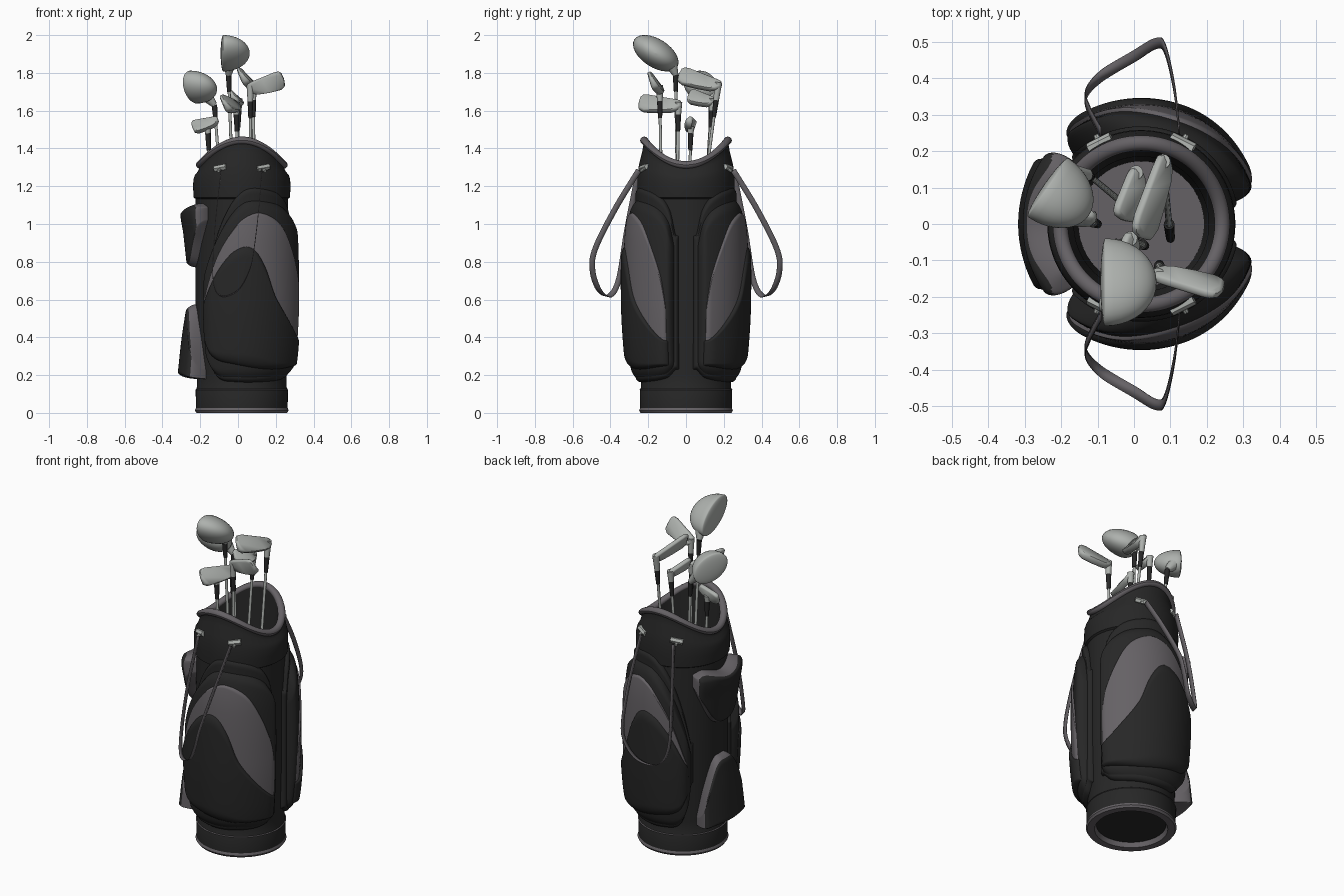
import bpy, bmesh, math
from mathutils import Vector, Matrix

if "Cube" in bpy.data.objects:
    bpy.data.objects.remove(bpy.data.objects["Cube"])

CX = 0.02  # axis of the bag


def material(name, c):
    m = bpy.data.materials.new(name)
    m.diffuse_color = (*c, 1)
    m.use_nodes = True
    m.node_tree.nodes["Principled BSDF"].inputs["Base Color"].default_value = m.diffuse_color
    return m


BLACK = material("black_fabric", (0.02, 0.02, 0.02))
GREY = material("grey_fabric", (0.13, 0.12, 0.13))
METAL = material("club_metal", (0.42, 0.44, 0.42))


def make(name, verts, faces, mats, idx=None, angle=40):
    me = bpy.data.meshes.new(name)
    me.from_pydata([tuple(v) for v in verts], [], faces)
    for m in mats:
        me.materials.append(m)
    for i, p in enumerate(me.polygons):
        p.use_smooth = True
        if idx:
            p.material_index = idx[i]
    me.set_sharp_from_angle(angle=math.radians(angle))
    ob = bpy.data.objects.new(name, me)
    bpy.context.collection.objects.link(ob)
    return ob


def curve(pts):
    """Smooth interpolation through (x, y) points."""
    n = len(pts)
    tan = []
    for i in range(n):
        a, b = pts[max(i - 1, 0)], pts[min(i + 1, n - 1)]
        tan.append((b[1] - a[1]) / (b[0] - a[0]))

    def f(x):
        x = min(max(x, pts[0][0]), pts[-1][0])
        i = 0
        while i < n - 2 and x > pts[i + 1][0]:
            i += 1
        h = pts[i + 1][0] - pts[i][0]
        t = (x - pts[i][0]) / h
        return ((2*t**3 - 3*t*t + 1) * pts[i][1] + (t**3 - 2*t*t + t) * h * tan[i]
                + (3*t*t - 2*t**3) * pts[i + 1][1] + (t**3 - t*t) * h * tan[i + 1])
    return f


def polar(deg, r, z):
    a = math.radians(deg)
    return Vector((CX + r * math.cos(a), r * math.sin(a), z))


def lathe(name, rows, mat, n=96):
    """Rows of (radius, z, saddle amount)."""
    verts, faces = [], []
    for r, z, s in rows:
        for i in range(n):
            d = 360 * i / n
            verts.append(polar(d, r, z - s * 0.065 * math.cos(2 * math.radians(d))))
    for j in range(len(rows) - 1):
        for i in range(n):
            k = (i + 1) % n
            faces.append((j*n + i, j*n + k, (j+1)*n + k, (j+1)*n + i))
    return make(name, verts, faces, [mat])


def patch(name, th, lo, hi, rad, base, w, mats, s=1, n=48, stretch=1.0):
    """Raised rounded panel wrapped round the bag between two height curves."""
    def edge(u):
        k = min(1, min(u, 1 - u) / w)
        return math.sqrt(max(0, 1 - (1 - k) ** 2))
    us = [(1 - math.cos(math.pi * i / n)) / 2 for i in range(n + 1)]
    verts, faces, idx, mult = [], [], [], []
    for u in us:
        d = th[0] + u * (th[1] - th[0])
        a, b = lo(d), hi(d)
        dd = 90 + (d - 90) * stretch if d > 90 else d
        for v in us:
            z = a + v * (b - a)
            m = edge(u) * edge(v)
            r0 = base(z)
            mult.append(m)
            verts.append(polar(dd * s, r0 + (rad(z) - r0) * m, z))
    for i in range(n):
        for j in range(n):
            q = (i*(n+1) + j, (i+1)*(n+1) + j, (i+1)*(n+1) + j + 1, i*(n+1) + j + 1)
            idx.append(1 if len(mats) > 1 and sum(mult[k] for k in q) / 4 < 0.9 else 0)
            faces.append(q if s > 0 else q[::-1])
    return make(name, verts, faces, mats, idx, 50)


def rod(name, a, b, r0, r1, mat, n=12):
    a, b = Vector(a), Vector(b)
    q = (b - a).to_track_quat('Z', 'Y')
    verts = []
    for p, r in ((a, r0), (b, r1)):
        for i in range(n):
            t = 2 * math.pi * i / n
            verts.append(p + q @ Vector((r * math.cos(t), r * math.sin(t), 0)))
    faces = [(i, (i+1) % n, n + (i+1) % n, n + i) for i in range(n)]
    return make(name, verts, faces + [tuple(range(n))[::-1], tuple(range(n, 2*n))], [mat])


# --- bag body ---
lathe("base_ring", [(.19, .03, 0), (.2, 0, 0), (.24, 0, 0), (.248, .012, 0), (.243, .026, 0)], GREY)
lathe("base_underside", [(.195, .028, 0), (0.001, .028, 0)][::-1], BLACK)
lathe("body", [(.243, .02, 0), (.244, .12, 0), (.238, .135, 0), (.238, .2, 0), (.246, .5, 0),
               (.246, .9, 0), (.244, 1.17, 0)], BLACK)
lathe("base_piping", [(.24, .12, 0), (.247, .123, 0), (.24, .127, 0)], GREY)
lathe("collar", [(.24, 1.13, 0), (.255, 1.14, 0), (.258, 1.2, .05), (.256, 1.25, .2), (.248, 1.29, .45),
                 (.232, 1.33, .8), (.226, 1.355, .95), (.228, 1.38, 1)], BLACK)
lathe("rim", [(.222 + .021 * math.cos(a * math.pi / 6), 1.378 + .02 * math.sin(a * math.pi / 6), 1)
              for a in range(13)], GREY)
lathe("inner_wall", [(.203, 1.38, 1), (.198, 1.3, .4), (.185, 1.15, 0), (.172, .12, 0)], BLACK)
lathe("inner_floor", [(.18, .12, 0), (.001, .12, 0)], GREY)

# --- side pockets, mirrored front and back ---
R = curve([(.15, .268), (.25, .295), (.4, .311), (.6, .32), (.9, .317), (1.05, .3), (1.18, .262)])
POCKET_LO = curve([(13, .24), (25, .195), (60, .175), (100, .175), (118, .2), (126, .3), (130, .45)])
POCKET_HI = curve([(13, .88), (20, 1.01), (35, 1.09), (60, 1.13), (85, 1.13), (100, 1.06),
                   (112, .95), (122, .8), (130, .62)])
PANEL_HI = curve([(19, .5), (21, .61), (25, .73), (38, .91), (50, 1.01), (70, 1.06), (85, 1.04),
                  (95, .99), (111, .83), (125, .58)])
DOME_HI = curve([(18, .38), (25, .4), (39, .48), (58, .63), (67, .77), (76, .86), (85, .89),
                 (95, .87), (102, .83), (112, .74), (126, .56)])
DOME_LO = curve([(18, .25), (60, .23), (100, .26), (118, .3), (126, .4)])
K = 1.12
for s, side in ((1, "rear"), (-1, "front")):
    patch(side + "_pocket_backing", (9, 133), lambda d: POCKET_LO(d) - .01,
          lambda d: POCKET_HI(d) + .06, lambda z: .268, lambda z: .235, .03, [BLACK], s, 48, K)
    patch(side + "_pocket", (13, 130), POCKET_LO, POCKET_HI, R, lambda z: .24, .06, [BLACK], s, 48, K)
    patch(side + "_grey_panel", (19, 125), lambda d: DOME_HI(d) - .05, PANEL_HI,
          lambda z: R(z) + .01, lambda z: R(z) - .012, .05, [GREY], s, 60, K)
    patch(side + "_lower_pocket", (18, 126), DOME_LO, DOME_HI,
          lambda z: R(z) + .025, lambda z: R(z) - .008, .1, [BLACK], s, 60, K)

# --- two pads on the left ---
patch("upper_pad", (137, 223),
      curve([(137, 1.02), (146, .93), (162, .8), (180, .77), (198, .8), (214, .93), (223, 1.02)]),
      curve([(137, 1.09), (150, 1.11), (180, 1.08), (210, 1.11), (223, 1.09)]),
      curve([(.77, .29), (.95, .31), (1.07, .325), (1.11, .3)]), lambda z: .235, .1, [BLACK, GREY])
patch("lower_pad", (143, 217), lambda d: .18,
      curve([(143, .23), (152, .4), (165, .55), (180, .575), (195, .55), (208, .4), (217, .23)]),
      curve([(.18, .342), (.4, .318), (.58, .29)]), lambda z: .235, .1, [BLACK, GREY])

# --- carrying straps and clips ---
PATH = [(-.09, .25, 1.285), (-.122, .31, .98), (-.132, .355, .71), (-.09, .405, .62), (0, .46, .65),
        (.06, .495, .755), (.085, .48, .87), (.11, .375, 1.08), (.125, .25, 1.285)]
axes = [curve([(i, p[k]) for i, p in enumerate(PATH)]) for k in range(3)]
for s, side in ((1, "rear"), (-1, "front")):
    verts, N = [], 80
    for i in range(N + 1):
        t = 8 * i / N
        p = Vector([f(t) for f in axes])
        tg = Vector([f(t + .02) - f(t - .02) for f in axes]).normalized()
        w = Vector((0, 1, .25))
        w = (w - tg * w.dot(tg)).normalized() * .015
        for q in (p - w, p + w):
            verts.append((q.x, q.y * s, q.z))
    strap = make(side + "_strap", verts, [(2*i, 2*i+1, 2*i+3, 2*i+2) for i in range(N)], [GREY])
    sol = strap.modifiers.new("thickness", 'SOLIDIFY')
    sol.thickness, sol.offset = .003, 0
    for d in (117, 63):
        rod(side + "_strap_clip", polar((d - 8) * s, .25, 1.304), polar((d + 8) * s, .25, 1.292),
            .017, .017, METAL, 6)
        rod(side + "_clip_pin", polar(d * s, .24, 1.295), polar(d * s, .272, 1.28), .01, .008, METAL, 8)


# --- clubs ---
def shaft(name, foot, top, hosel):
    """Grip, shaft, dark ferrule and metal hosel."""
    a, b = Vector(foot), Vector(top)
    d = (b - a).normalized()
    c = b - d * hosel
    e = c - d * .09
    rod(name + "_grip", a, a + d * .3, .012, .015, BLACK)
    rod(name + "_shaft", a + d * .3, e, .009, .008, METAL)
    rod(name + "_ferrule", e, c, .011, .015, BLACK)
    if hosel:
        rod(name + "_hosel", c, b + d * .015, .015, .02, METAL)


def wood(name, centre, toe, back, size, foot, top):
    """Half-ellipsoid head with a nearly flat striking face."""
    t, b = Vector(toe).normalized(), Vector(back).normalized()
    n = b.cross(t)
    verts, faces, U, V = [], [], 32, 20
    for j in range(V + 1):
        lat = math.pi * (j / V - .5)
        for i in range(U):
            lon = 2 * math.pi * i / U
            x, y, z = math.cos(lat) * math.cos(lon), math.cos(lat) * math.sin(lon), math.sin(lat)
            verts.append(Vector(centre) + t * x * size[0] + n * y * size[2]
                         + b * z * (size[1] if z > 0 else .014))
    for j in range(V):
        for i in range(U):
            k = (i + 1) % U
            faces.append((j*U + k, j*U + i, (j+1)*U + i, (j+1)*U + k))
    make(name + "_head", verts, faces, [METAL], None, 50)
    shaft(name, foot, top, 0)
    rod(name + "_neck", top, Vector(centre) - t * size[0] * .7 + b * .035, .016, .035, METAL)


def iron(name, heel, toe, height, loft, foot, hosel=.05, top=None):
    """Flared blade with softened edges, leaning back by the loft angle."""
    h, e = Vector(heel), Vector(toe)
    t = (e - h).normalized()
    L = (e - h).length
    up = Matrix.Rotation(math.radians(loft), 3, t) @ (Vector((0, 0, 1)) - t * t.z).normalized()
    n = t.cross(up)
    prof = [(-.08, -.1), (0, -.3), (.15, -.42), (.5, -.47), (.85, -.45), (.97, -.3), (1, .05),
            (.98, .42), (.92, .54), (.8, .56), (.4, .42), (.1, .32), (-.04, .25), (-.08, .1)]
    m = len(prof)
    verts = []
    for k, sc in ((-.015, .9), (-.008, 1), (.008, 1), (.015, .9)):
        for x, y in prof:
            verts.append(h + t * L * (.46 + (x - .46) * sc) + up * y * sc * height
                         + n * k * (1.3 if y < 0 else .8))
    faces = [(j*m + i, j*m + (i+1) % m, (j+1)*m + (i+1) % m, (j+1)*m + i)
             for j in range(3) for i in range(m)]
    faces += [tuple(range(m))[::-1], tuple(range(3*m, 4*m))]
    make(name + "_blade", verts, faces, [METAL], None, 60)
    shaft(name, foot, top or heel, hosel)


wood("tall_wood", (-.078, -.16, 1.904), (0, -.84, .54), (1, 0, 0), (.135, .14, .075),
     (.01, -.03, .14), (-.05, -.055, 1.79))
wood("short_wood", (-.235, .1, 1.725), (-.47, -.68, .56), (.82, -.57, 0), (.107, .135, .076),
     (-.01, .04, .14), (-.125, .135, 1.63))
iron("long_iron", (.065, -.14, 1.72), (.245, -.18, 1.76), .1, 25, (.07, -.11, .14), .07)
iron("rear_iron", (.08, .17, 1.735), (.02, -.04, 1.785), .1, 32, (.1, -.04, .14), .08)
iron("front_iron", (-.01, -.04, 1.63), (-.07, -.25, 1.635), .1, 30, (.03, -.06, .14))
iron("short_iron", (.005, .14, 1.65), (-.03, .01, 1.675), .085, 35, (-.03, .03, .14))
iron("putter", (-.115, .02, 1.55), (-.24, .03, 1.505), .075, 25, (-.1, .0, .14), .02, (-.16, .025, 1.5))
